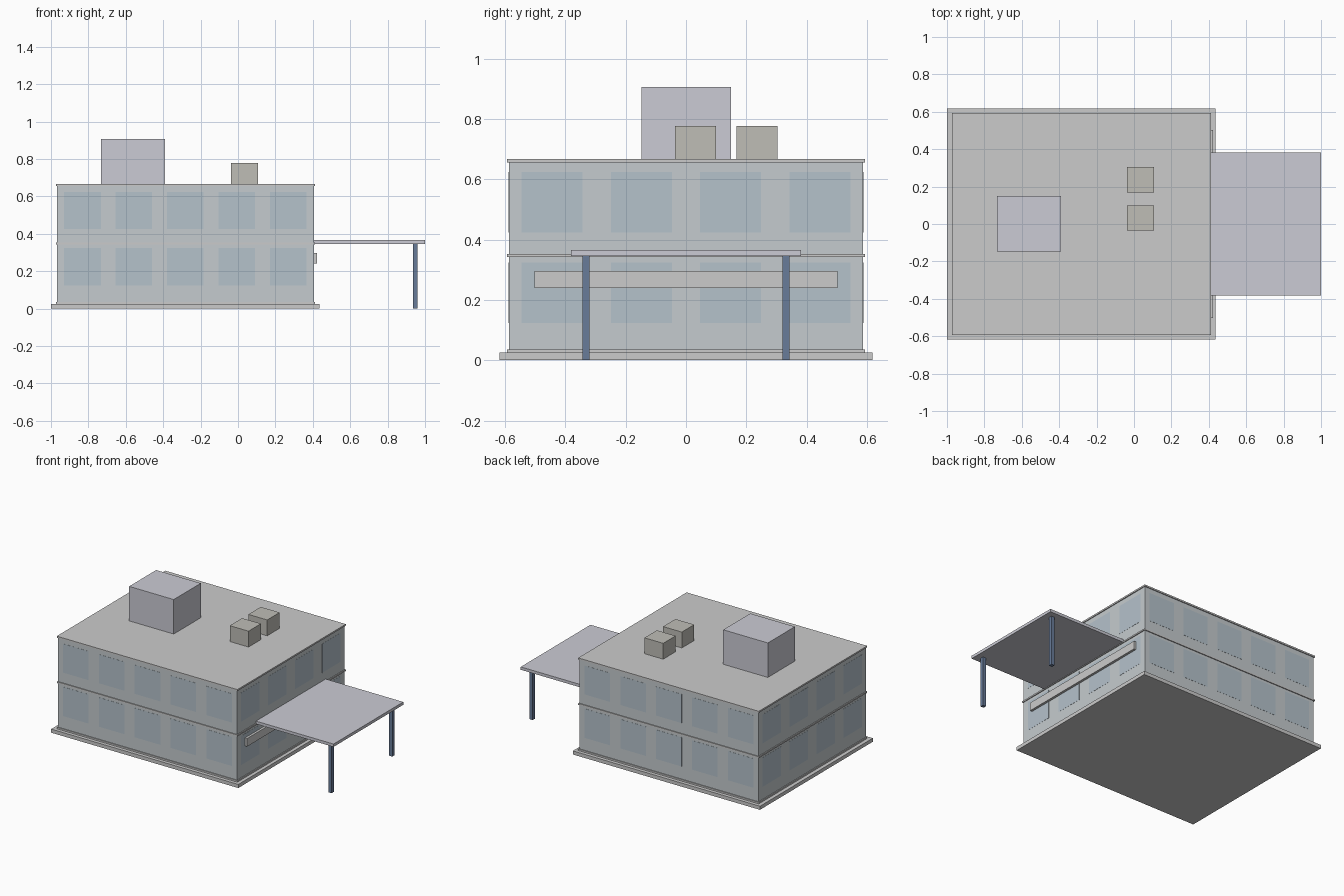
import bpy

if "Cube" in bpy.data.objects:
    bpy.data.objects.remove(bpy.data.objects["Cube"])


def material(name, r, g, b):
    m = bpy.data.materials.new(name)
    m.diffuse_color = (r, g, b, 1)
    m.use_nodes = True
    m.node_tree.nodes["Principled BSDF"].inputs["Base Color"].default_value = m.diffuse_color
    return m


WALL = material("pale_wall", 0.56, 0.60, 0.62)
GLASS = material("blue_glass", 0.46, 0.54, 0.60)
STEEL = material("blue_steel", 0.14, 0.20, 0.32)
METAL = material("cool_metal", 0.60, 0.60, 0.66)
UNIT = material("warm_grey", 0.52, 0.51, 0.47)


def box(name, x, y, z, mat=None):
    """Box from (min, max) ranges on each axis."""
    bpy.ops.mesh.primitive_cube_add(size=1, location=[sum(r) / 2 for r in (x, y, z)])
    o = bpy.context.object
    o.name = name
    o.scale = [r[1] - r[0] for r in (x, y, z)]
    bpy.ops.object.transform_apply(location=False, rotation=False, scale=True)
    if mat:
        o.data.materials.append(mat)
    return o


# Plinth
X0, X1, Y = -0.968, 0.405, 0.588
box("plinth", (-1, 0.435), (-0.618, 0.618), (0, 0.025))

# Storey walls between floor slabs
box("ground_storey", (X0, X1), (-Y, Y), (0.036, 0.342), WALL)
box("upper_storey", (X0, X1), (-Y, Y), (0.352, 0.656), WALL)
for name, z0, z1 in (("ground_slab", 0.025, 0.036),
                     ("middle_slab", 0.342, 0.352),
                     ("roof_slab", 0.656, 0.667)):
    box(name, (X0 - 0.006, X1 + 0.006), (-Y - 0.006, Y + 0.006), (z0, z1))

# Window panes, almost flush, on all four sides
T = 0.001
for z in ((0.123, 0.325), (0.424, 0.624)):
    for i in range(5):
        cx = (X0 + X1) / 2 + (i - 2) * 0.275
        for side, y in (("front", (-Y - T, -Y + T)), ("back", (Y - T, Y + T))):
            box(side + "_window", (cx - 0.098, cx + 0.098), y, z, GLASS)
    for i in range(4):
        cy = (i - 1.5) * 0.296
        for side, x in (("left", (X0 - T, X0 + T)), ("right", (X1 - T, X1 + T))):
            box(side + "_window", x, (cy - 0.101, cy + 0.101), z, GLASS)

# Entrance canopy, its posts and the blank fascia board
box("canopy", (0.405, 1), (-0.382, 0.382), (0.346, 0.366), METAL)
for s in (-1, 1):
    cy = s * 0.332
    box("canopy_post", (0.935, 0.959), (cy - 0.012, cy + 0.012), (0, 0.346), STEEL)
box("fascia_board", (X1, 0.422), (-0.503, 0.503), (0.24, 0.296))

# Rooftop plant
box("roof_housing", (-0.732, -0.39), (-0.147, 0.149), (0.667, 0.906), METAL)
for cy in (0.032, 0.236):
    box("roof_unit", (-0.038, 0.106), (cy - 0.068, cy + 0.068), (0.667, 0.777), UNIT)
